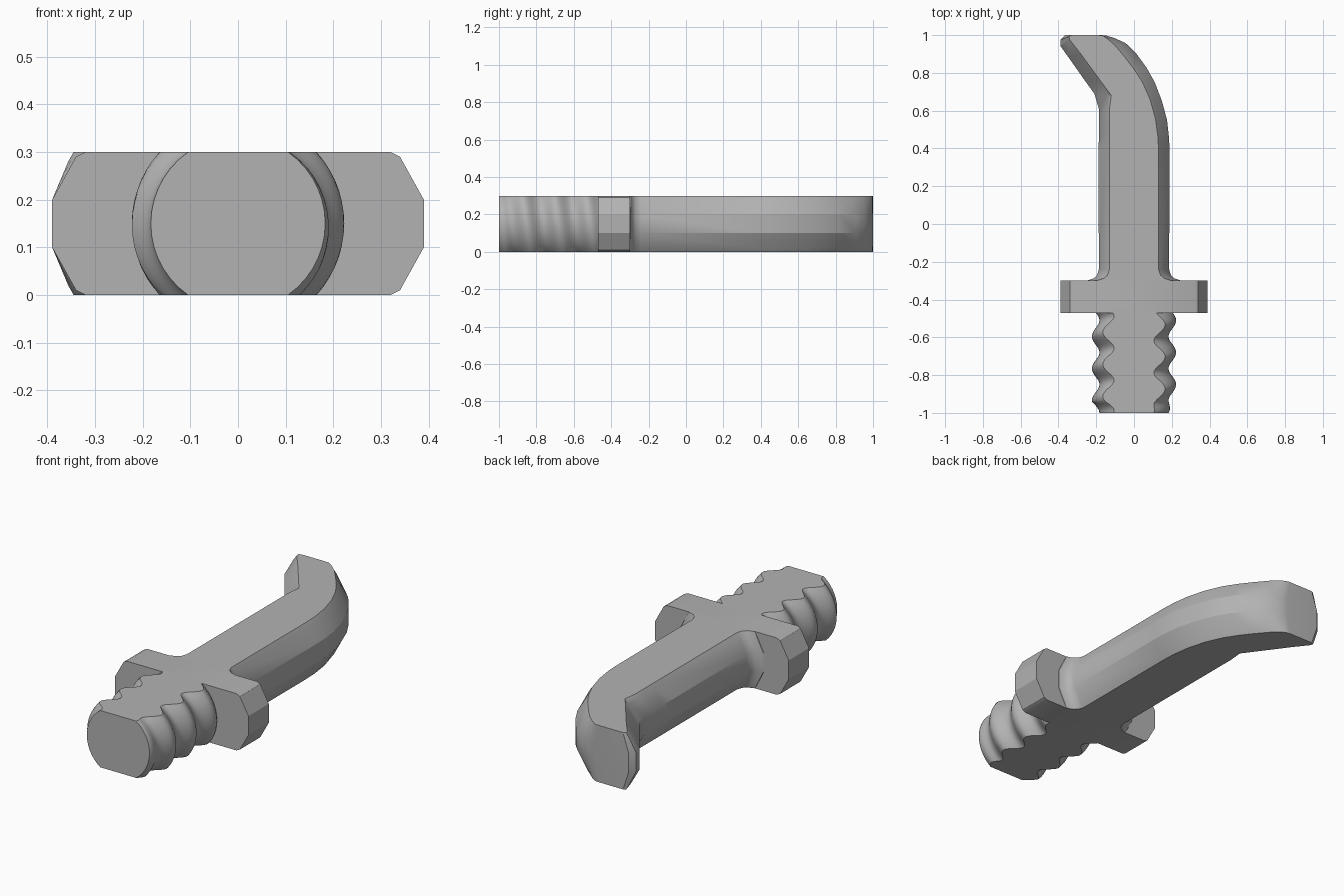
import bpy, math

if "Cube" in bpy.data.objects:
    bpy.data.objects.remove(bpy.data.objects["Cube"])

TAU = 2 * math.pi
H = 0.3            # overall thickness
MID = H / 2

grey = bpy.data.materials.new("plain grey")
grey.diffuse_color = (0.45, 0.45, 0.45, 1)
grey.use_nodes = True
grey.node_tree.nodes["Principled BSDF"].inputs["Base Color"].default_value = grey.diffuse_color


def loft(name, rings):
    """Skin a list of equal-length closed rings and cap both ends."""
    n = len(rings[0])
    verts = [p for ring in rings for p in ring]
    faces = [(i * n + j, i * n + (j + 1) % n, (i + 1) * n + (j + 1) % n, (i + 1) * n + j)
             for i in range(len(rings) - 1) for j in range(n)]
    faces += [tuple(reversed(range(n))), tuple(range(len(verts) - n, len(verts)))]
    mesh = bpy.data.meshes.new(name)
    mesh.from_pydata(verts, [], faces)
    mesh.materials.append(grey)
    obj = bpy.data.objects.new(name, mesh)
    bpy.context.collection.objects.link(obj)
    # consistent outward normals
    bpy.ops.object.select_all(action='DESELECT')
    bpy.context.view_layer.objects.active = obj
    obj.select_set(True)
    bpy.ops.object.mode_set(mode='EDIT')
    bpy.ops.mesh.select_all(action='SELECT')
    bpy.ops.mesh.normals_make_consistent(inside=False)
    bpy.ops.object.mode_set(mode='OBJECT')
    bpy.ops.object.shade_smooth_by_angle(angle=math.radians(28))
    return obj


# Threaded stub: round section cut flat at top and bottom, with a helical wave
def thread_radius(y, angle):
    wave = 0.203 + 0.02 * math.cos(TAU * (y + 0.51) / 0.17 + angle)
    fade = min(1, (y + 1) / 0.06)
    return 0.183 + (wave - 0.183) * fade


def thread_ring(y, steps=14):
    ring = []
    for side in (0, math.pi):
        # angle at which the round side meets the flats
        lim = math.asin(MID / thread_radius(y, side))
        for i in range(steps + 1):
            z = MID * math.sin(-lim + 2 * lim * i / steps) / math.sin(lim)
            r = thread_radius(y, side + math.asin(z / 0.203))
            x = math.sqrt(r * r - z * z)
            ring.append((x, y, MID + z) if side == 0 else (-x, y, MID - z))
    return ring


loft("threaded_stub", [thread_ring(-1 + 0.55 * i / 55) for i in range(56)])

# Collar: chamfered plate
half = [(0.32, 0), (0.34, 0.01), (0.39, 0.1), (0.39, 0.2), (0.34, 0.29), (0.32, 0.3)]
outline = half + [(-x, z) for x, z in reversed(half)]
loft("collar", [[(x, y, z) for x, z in outline] for y in (-0.47, -0.30)])


# Shaft and hook: each station gives left side, left edge, right edge, right side
def shaft_ring(ls, le, re, rs):
    def lerp(a, b, t):
        return tuple(p + (q - p) * t for p, q in zip(a, b))
    up = [(ls, 0.2), (lerp(ls, le, 0.75), 0.28), (le, 0.3),
          (re, 0.3), (lerp(rs, re, 0.75), 0.28), (rs, 0.2)]
    return [(*p, z) for p, z in up] + [(*p, H - z) for p, z in reversed(up)]


stations = [((-s, y), (-e, y), (e, y), (s, y)) for y, s, e in (
    (-0.31, 0.25, 0.2), (-0.298, 0.243, 0.19), (-0.288, 0.213, 0.16),
    (-0.27, 0.195, 0.14), (-0.24, 0.186, 0.13), (0.38, 0.188, 0.13))]
stations += [
    ((-.186, .46), (-.13, .46), (.127, .46), (.186, .45)),
    ((-.186, .54), (-.13, .54), (.113, .56), (.175, .55)),
    ((-.186, .61), (-.13, .61), (.085, .66), (.148, .65)),
    ((-.21, .69), (-.12, .68), (.045, .75), (.11, .75)),
    ((-.255, .752), (-.175, .755), (.00, .82), (.065, .83)),
    ((-.30, .816), (-.23, .83), (-.05, .885), (.01, .905)),
    ((-.345, .88), (-.285, .905), (-.10, .945), (-.045, .958)),
    ((-.39, .943), (-.34, .975), (-.14, .98), (-.105, .985)),
    ((-.39, .975), (-.345, .992), (-.165, .997), (-.145, .997)),
    ((-.365, 1), (-.33, 1), (-.19, 1), (-.17, 1)),
]
loft("shaft_and_hook", [shaft_ring(*s) for s in stations])
